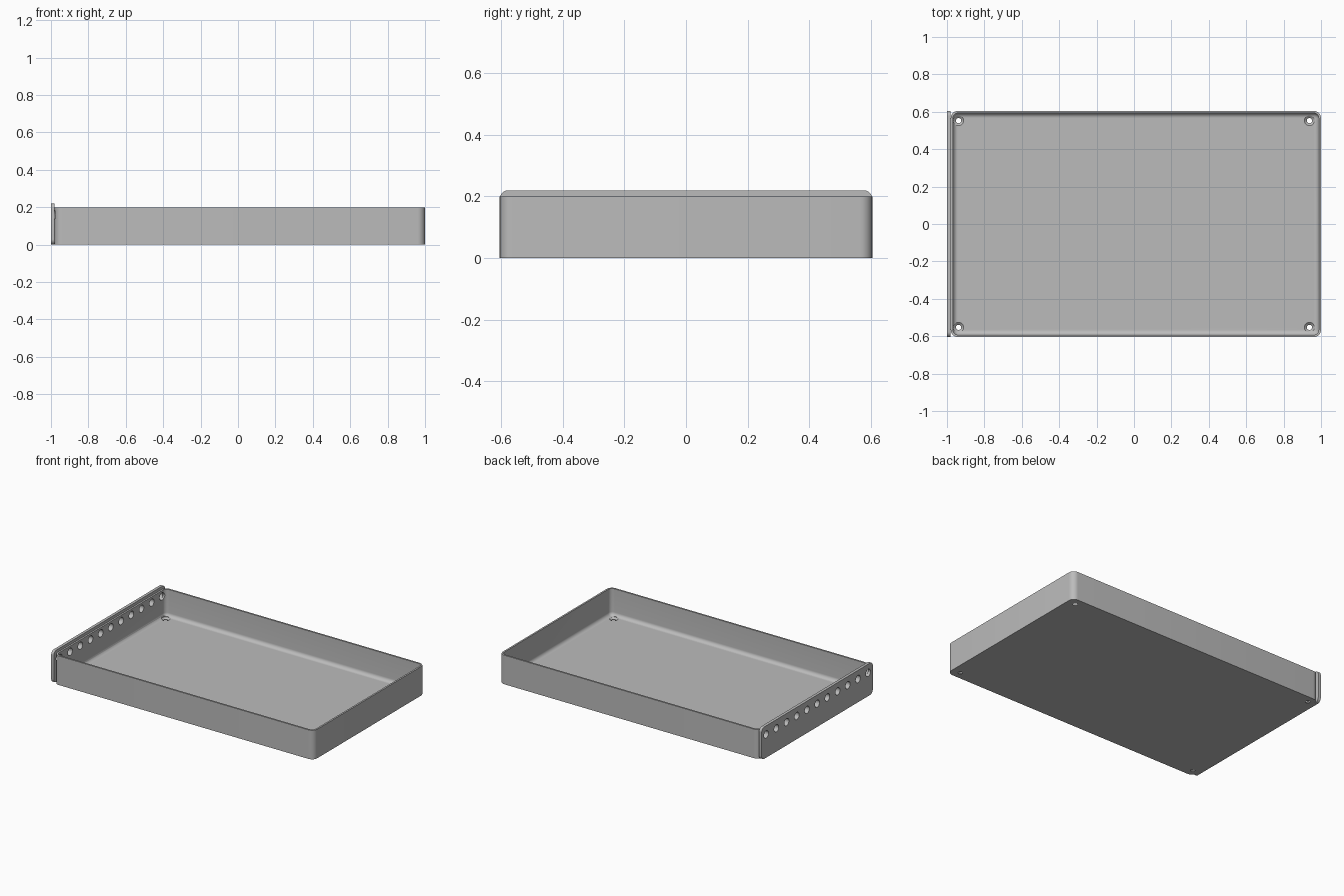
import bpy, bmesh, math
from mathutils import Vector

cube = bpy.data.objects.get("Cube")
if cube:
    bpy.data.objects.remove(cube, do_unlink=True)

gray = bpy.data.materials.new("plain gray")
gray.use_nodes = True
COLOR = (0.5, 0.5, 0.5, 1)
gray.diffuse_color = COLOR
gray.node_tree.nodes["Principled BSDF"].inputs["Base Color"].default_value = COLOR

X0, X1, Y = -0.98, 1.0, 0.605      # tray outline
PLATE_X, PLATE_TOP = -1.0, 0.22    # end plate
WALL, FLOOR, RIM = 0.012, 0.015, 0.2
CORNER, FILLET = 0.04, 0.025


def rounded_rect(u0, u1, v0, v1, r, steps=8):
    """Counter-clockwise outline with rounded corners."""
    centres = [(u1 - r, v1 - r), (u0 + r, v1 - r), (u0 + r, v0 + r), (u1 - r, v0 + r)]
    pts = []
    for quarter, (cu, cv) in enumerate(centres):
        for i in range(steps + 1):
            a = (quarter + i / steps) * math.pi / 2
            pts.append((cu + r * math.cos(a), cv + r * math.sin(a)))
    return pts


def circle(cu, cv, r, n=32):
    return [(cu + r * math.cos(math.tau * i / n), cv + r * math.sin(math.tau * i / n))
            for i in range(n)]


def loft(name, loops):
    """Skin consecutive loops of 3D points and cap both ends."""
    bm = bmesh.new()
    rings = [[bm.verts.new(p) for p in loop] for loop in loops]
    for a, b in zip(rings, rings[1:]):
        for i in range(len(a)):
            j = (i + 1) % len(a)
            bm.faces.new((a[i], a[j], b[j], b[i]))
    bm.faces.new(rings[0][::-1])
    bm.faces.new(rings[-1])
    bmesh.ops.recalc_face_normals(bm, faces=bm.faces)
    mesh = bpy.data.meshes.new(name)
    bm.to_mesh(mesh)
    bm.free()
    mesh.materials.append(gray)
    obj = bpy.data.objects.new(name, mesh)
    bpy.context.collection.objects.link(obj)
    return obj


def flat(outline, z):
    return [Vector((u, v, z)) for u, v in outline]


def upright(outline, x):
    return [Vector((x, u, v)) for u, v in outline]


def activate(obj):
    bpy.ops.object.select_all(action='DESELECT')
    obj.select_set(True)
    bpy.context.view_layer.objects.active = obj


def cut(obj, cutter):
    activate(obj)
    mod = obj.modifiers.new("cut", 'BOOLEAN')
    mod.operation = 'DIFFERENCE'
    mod.solver = 'EXACT'
    mod.object = cutter
    bpy.ops.object.modifier_apply(modifier=mod.name)


# Tray: outer wall, rim, inner wall and a filleted floor edge
def tray_loop(inset, z):
    return flat(rounded_rect(X0 + inset, X1 - inset, -Y + inset, Y - inset, CORNER - inset), z)


loops = [tray_loop(0, 0), tray_loop(0, RIM), tray_loop(WALL, RIM)]
for i in range(9):
    a = i / 8 * math.pi / 2
    loops.append(tray_loop(WALL + FILLET * (1 - math.cos(a)),
                           FLOOR + FILLET * (1 - math.sin(a))))
tray = loft("tray", loops)

# End plate, slightly taller than the tray
outline = rounded_rect(-Y, Y, 0, PLATE_TOP, 0.028)
plate = loft("end_plate", [upright(outline, PLATE_X), upright(outline, X0)])

# Row of round holes through the plate and the wall behind it
for i in range(-5, 6):
    ring = circle(i * 0.111, 0.16, 0.025)
    cutter = loft("hole_cutter", [upright(ring, PLATE_X - 0.05), upright(ring, X0 + 0.05)])
    cut(plate, cutter)
    cut(tray, cutter)
    bpy.data.objects.remove(cutter, do_unlink=True)

# Countersunk screw holes in the floor corners
for x in (-0.938, 0.938):
    for y in (-0.553, 0.553):
        profile = [(0.014, -0.02), (0.014, 0.004), (0.027, FLOOR), (0.027, 0.06)]
        cutter = loft("screw_cutter", [flat(circle(x, y, r), z) for r, z in profile])
        cut(tray, cutter)
        bpy.data.objects.remove(cutter, do_unlink=True)

for obj in (tray, plate):
    activate(obj)
    bpy.ops.object.shade_smooth_by_angle(angle=math.radians(30))
